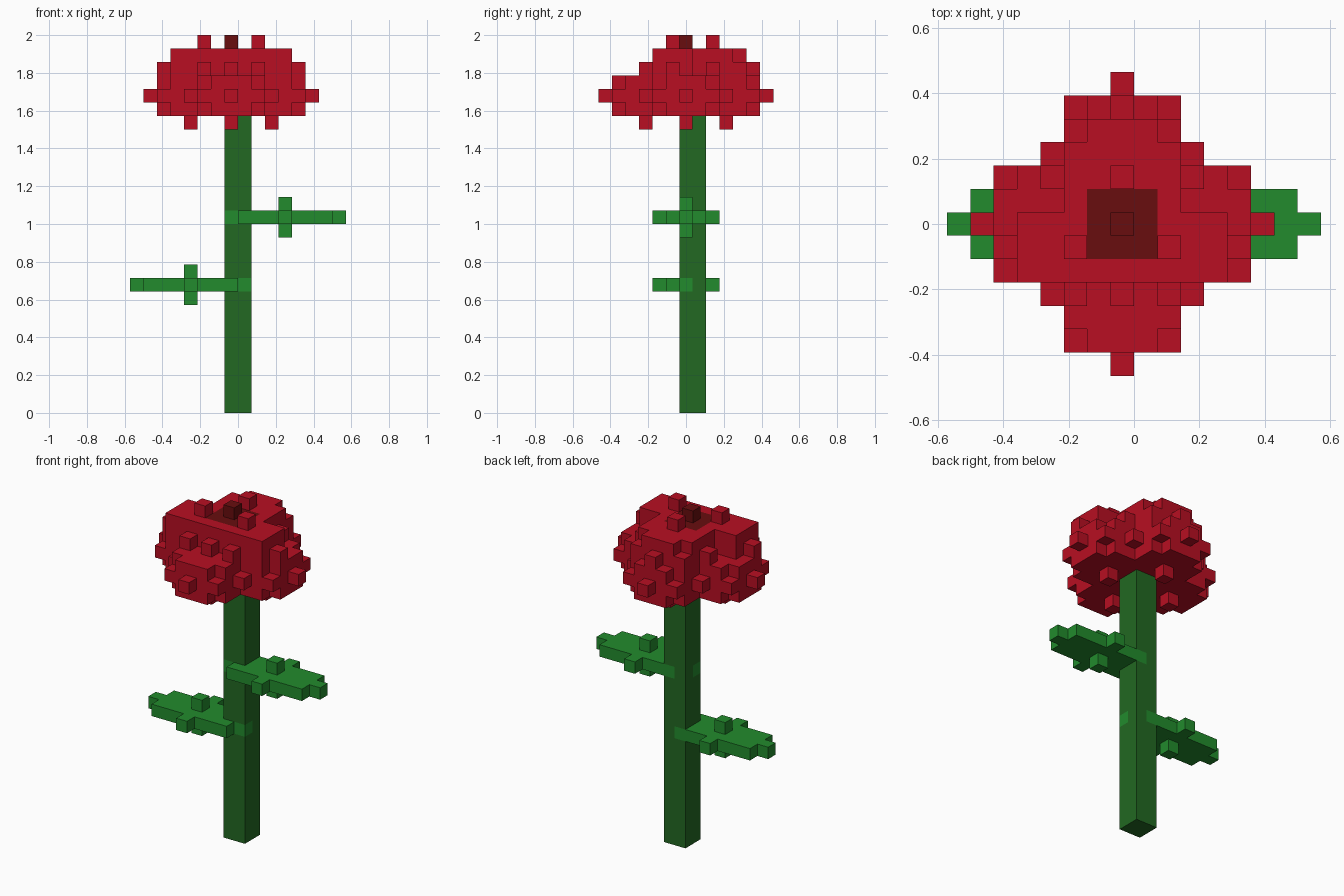
import bpy, bmesh
from mathutils import Vector

if "Cube" in bpy.data.objects:
    bpy.data.objects.remove(bpy.data.objects["Cube"])

S = 2 / 28  # edge length of one cube


def material(name, rgb):
    m = bpy.data.materials.new(name)
    m.diffuse_color = (*rgb, 1)
    m.use_nodes = True
    m.node_tree.nodes["Principled BSDF"].inputs["Base Color"].default_value = m.diffuse_color
    return m


RED = material("petal red", (0.48, 0.0045, 0.016))
DARK = material("heart dark red", (0.14, 0.004, 0.0045))
STEM = material("stem green", (0.016, 0.14, 0.016))
LEAF = material("leaf green", (0.016, 0.26, 0.026))


def ellipsoid(centre, radii):
    """Grid cells inside an ellipsoid."""
    c, r = centre, radii
    return {(c[0] + i, c[1] + j, c[2] + k)
            for i in range(-r[0], r[0] + 1)
            for j in range(-r[1], r[1] + 1)
            for k in range(-r[2], r[2] + 1)
            if (i / r[0]) ** 2 + (j / r[1]) ** 2 + (k / r[2]) ** 2 <= 1.0001}


def block(xs, ys, zs):
    return {(i, j, k) for i in range(*xs) for j in range(*ys) for k in range(*zs)}


# Parts in order of priority: earlier parts own shared cells
parts = [
    ("flower_heart", DARK, ellipsoid((-1, 0, 25), (2, 2, 2))),
    ("upper_petal_left", RED, ellipsoid((-3, -1, 25), (3, 2, 2))),
    ("upper_petal_right", RED, ellipsoid((1, -1, 25), (3, 2, 2))),
    ("upper_petal_back", RED, ellipsoid((-1, 2, 25), (3, 3, 2))),
    ("lower_petal_left", RED, ellipsoid((-4, 0, 23), (3, 3, 2))),
    ("lower_petal_right", RED, ellipsoid((2, 0, 23), (3, 3, 2))),
    ("lower_petal_back", RED, ellipsoid((-1, 3, 23), (3, 3, 2))),
    ("lower_petal_front", RED, ellipsoid((-1, -3, 23), (3, 3, 2))),
    ("leaf_right", LEAF, ellipsoid((3, 0, 14), (4, 2, 1))),
    ("leaf_left", LEAF, ellipsoid((-4, 0, 9), (4, 2, 1))),
    ("stem", STEM, block((-1, 1), (0, 2), (0, 23))),
]
filled = set().union(*(cells for _, _, cells in parts))


def build(name, mat, cells):
    """Mesh of the outward faces of the cells."""
    bm = bmesh.new()
    for cell in cells:
        # cells span whole steps in x and z, and are centred on steps in y
        mid = Vector((cell[0] + 0.5, cell[1], cell[2] + 0.5))
        for axis in range(3):
            for sign in (-1, 1):
                n = [0, 0, 0]
                n[axis] = sign
                if tuple(a + b for a, b in zip(cell, n)) in filled:
                    continue
                n = Vector(n)
                u = Vector([1.0 if a == (axis + 1) % 3 else 0.0 for a in range(3)])
                v = n.cross(u)
                corners = ((-1, -1), (1, -1), (1, 1), (-1, 1))
                bm.faces.new([bm.verts.new((mid + (n + a * u + b * v) / 2) * S)
                              for a, b in corners])
    bmesh.ops.remove_doubles(bm, verts=bm.verts[:], dist=S * 0.01)
    mesh = bpy.data.meshes.new(name)
    bm.to_mesh(mesh)
    bm.free()
    mesh.materials.append(mat)
    bpy.context.collection.objects.link(bpy.data.objects.new(name, mesh))


taken = set()
for name, mat, cells in parts:
    build(name, mat, cells - taken)
    taken |= cells
